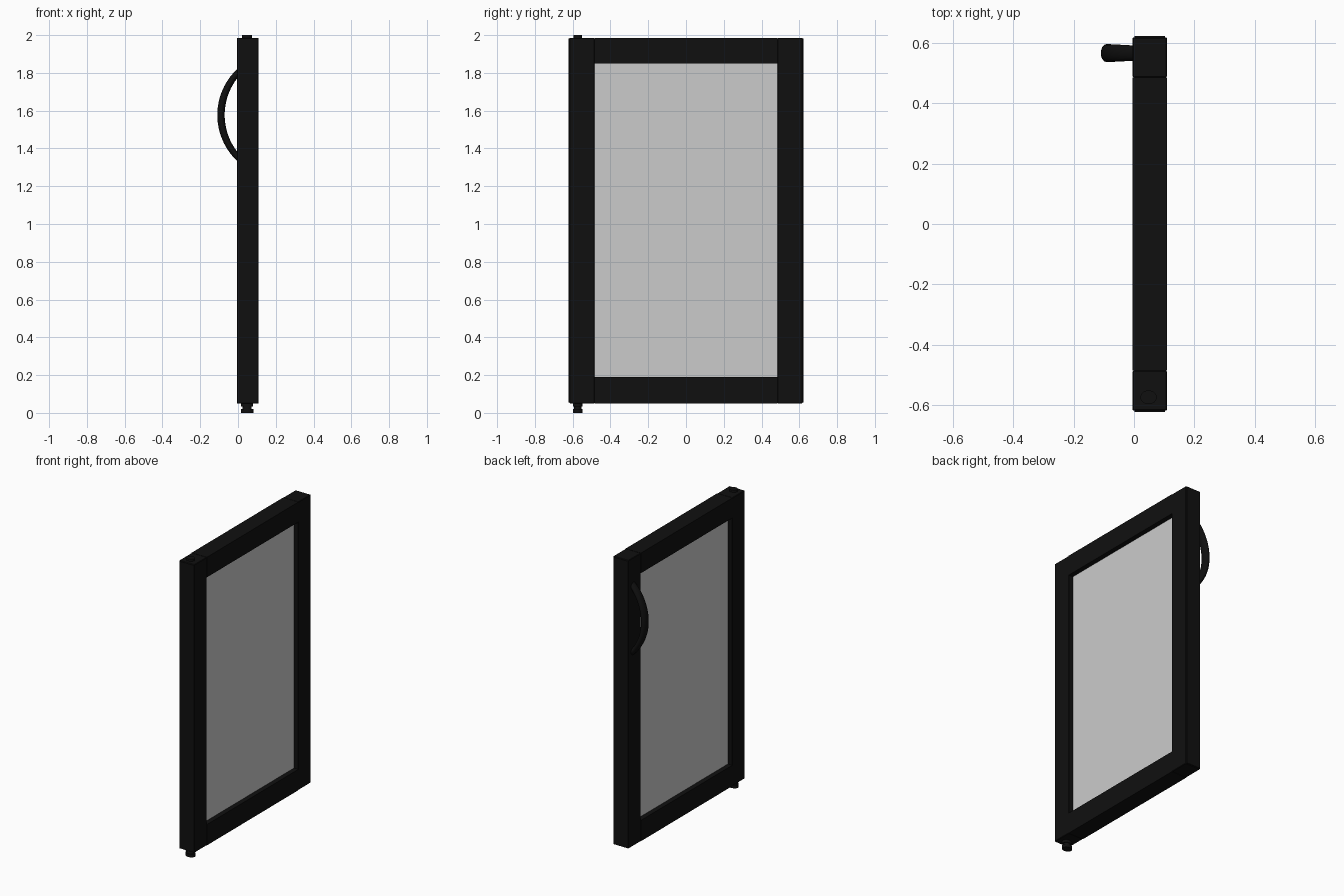
import bpy, math

if "Cube" in bpy.data.objects:
    bpy.data.objects.remove(bpy.data.objects["Cube"])

black = bpy.data.materials.new("black_metal")
black.diffuse_color = (0.005, 0.005, 0.005, 1)
black.use_nodes = True
black.node_tree.nodes["Principled BSDF"].inputs["Base Color"].default_value = black.diffuse_color

CX = 0.052           # mid-plane of the door
TH = 0.113           # door thickness
W, Z0, Z1 = 0.617, 0.05, 1.985
OW, OZ0, OZ1 = 0.485, 0.19, 1.85


def box(name, lo, hi, bevel=0.0, mat=black):
    bpy.ops.mesh.primitive_cube_add(size=1, location=[(a + b) / 2 for a, b in zip(lo, hi)])
    o = bpy.context.object
    o.name = name
    o.scale = [b - a for a, b in zip(lo, hi)]
    bpy.ops.object.transform_apply(location=False, rotation=False, scale=True)
    if mat:
        o.data.materials.append(mat)
    if bevel:
        m = o.modifiers.new("bevel", "BEVEL")
        m.width, m.segments = bevel, 1
    return o


def cylinder(name, y, z0, z1, rx, ry):
    bpy.ops.mesh.primitive_cylinder_add(vertices=32, radius=1, depth=z1 - z0,
                                        location=(CX - 0.004, y, (z0 + z1) / 2))
    o = bpy.context.object
    o.name = name
    o.scale = (rx, ry, 1)
    bpy.ops.object.transform_apply(location=False, rotation=False, scale=True)
    bpy.ops.object.shade_smooth_by_angle()
    o.data.materials.append(black)


xa, xb = CX - TH / 2, CX + TH / 2

# Upright stiles with thin edge seals
for side, s in (("hinge", -1), ("handle", 1)):
    a, b = sorted((s * OW, s * W))
    box(side + "_stile", (xa, a, Z0), (xb, b, Z1), 0.003)
    a, b = sorted((s * (W - 0.005), s * (W + 0.004)))
    box(side + "_edge_seal", (xa + 0.006, a, Z0 + 0.004), (xb - 0.006, b, Z1 - 0.004))

# Cross rails
box("bottom_rail", (xa, -OW, Z0), (xb, OW, OZ0))
box("top_rail", (xa, -OW, OZ1), (xb, OW, Z1))

# Glass pane set back from both faces
box("glass_pane", (CX - 0.024, -OW - 0.01, OZ0 - 0.01), (CX + 0.024, OW + 0.01, OZ1 + 0.01), mat=None)

# Pivots at the hinge corner
PY = -0.573
cylinder("bottom_pivot_foot", PY, 0.0, 0.02, 0.033, 0.026)
cylinder("bottom_pivot_neck", PY, 0.02, 0.036, 0.024, 0.02)
cylinder("bottom_pivot_collar", PY, 0.033, 0.055, 0.032, 0.026)
cylinder("top_pivot", PY, Z1 - 0.01, 2.0, 0.027, 0.023)

# Bowed handle, an oval tube along an arc
R, cx, half = 0.326, 0.236, math.radians(46)
cu = bpy.data.curves.new("handle", "CURVE")
cu.dimensions = "3D"
cu.bevel_depth = 0.02
cu.bevel_resolution = 5
cu.use_fill_caps = True
sp = cu.splines.new("POLY")
N = 33
sp.points.add(N - 1)
for i, p in enumerate(sp.points):
    t = -half + 2 * half * i / (N - 1)
    p.co = (cx - R * math.cos(t), 0, R * math.sin(t), 1)
    p.radius = 1 - 0.18 * abs(t / half) ** 2
handle = bpy.data.objects.new("handle", cu)
bpy.context.collection.objects.link(handle)
handle.location = (0, 0.565, 1.577)
handle.scale = (1, 1.5, 1)
cu.materials.append(black)
bpy.ops.object.select_all(action="DESELECT")
handle.select_set(True)
bpy.context.view_layer.objects.active = handle
bpy.ops.object.convert(target="MESH")
bpy.ops.object.shade_smooth_by_angle()
